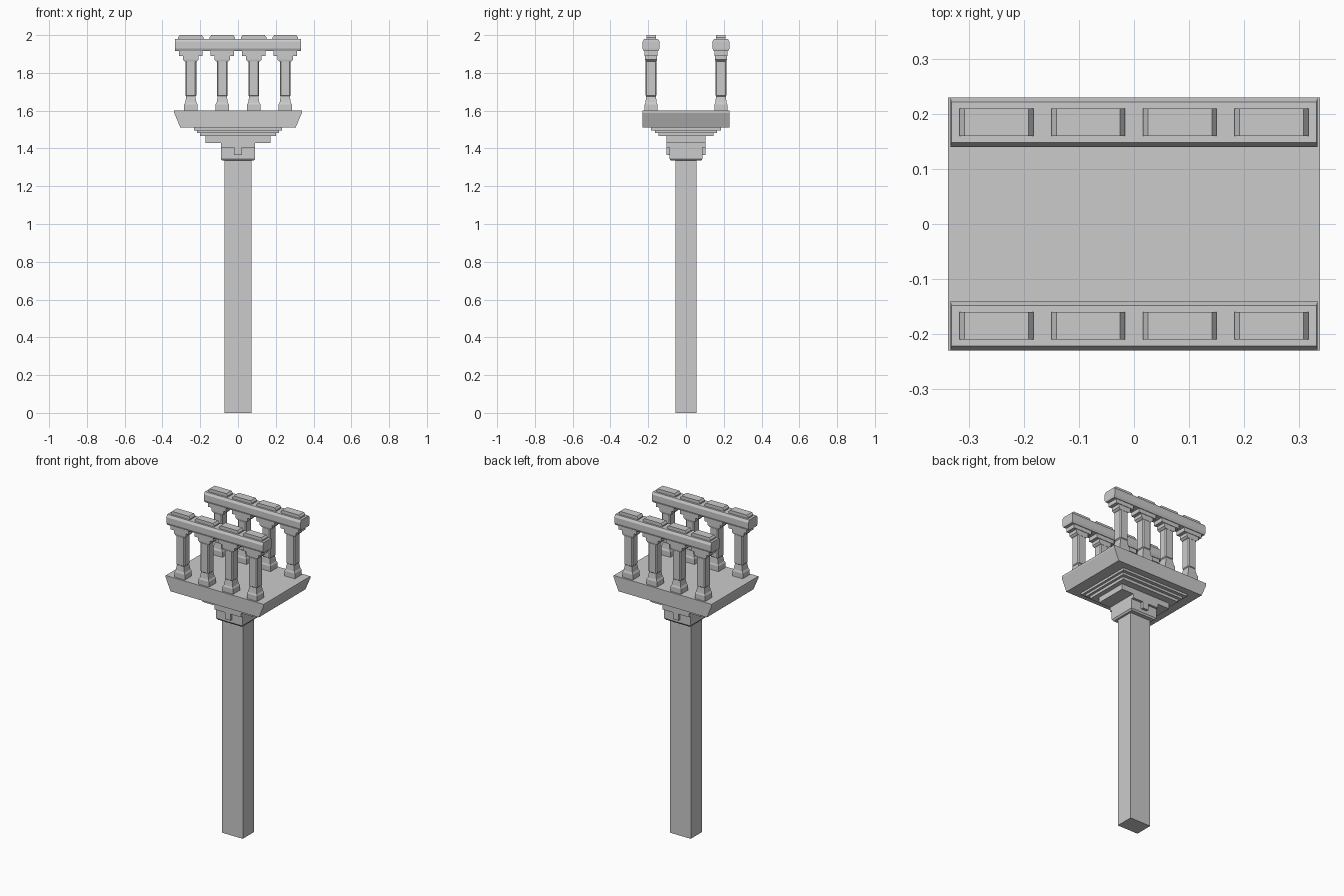
import bpy, bmesh

if "Cube" in bpy.data.objects:
    bpy.data.objects.remove(bpy.data.objects["Cube"])


def from_bm(name, bm):
    bmesh.ops.recalc_face_normals(bm, faces=bm.faces)
    me = bpy.data.meshes.new(name)
    bm.to_mesh(me)
    bm.free()
    ob = bpy.data.objects.new(name, me)
    bpy.context.collection.objects.link(ob)
    return ob


def lofted(name, rings, cx=0, cy=0):
    """Closed stack of rectangles: (half width x, half depth y, z)."""
    bm = bmesh.new()
    loops = [[bm.verts.new((cx + sx * hx, cy + sy * hy, z))
              for sx, sy in ((-1, -1), (1, -1), (1, 1), (-1, 1))]
             for hx, hy, z in rings]
    bm.faces.new(loops[0])
    bm.faces.new(loops[-1])
    for a, b in zip(loops, loops[1:]):
        for i in range(4):
            j = (i + 1) % 4
            bm.faces.new((a[i], a[j], b[j], b[i]))
    return from_bm(name, bm)


def block(name, hx, hy, z0, z1, cx=0, cy=0):
    return lofted(name, [(hx, hy, z0), (hx, hy, z1)], cx, cy)


def chamfer(ob, width):
    m = ob.modifiers.new("chamfer", "BEVEL")
    m.width = width
    m.segments = 1


# main column and collar
block("column", 0.072, 0.056, 0, 1.345)
lofted("collar", [(0.083, 0.08, 1.335), (0.091, 0.087, 1.345), (0.091, 0.087, 1.43)])

# T-shaped brackets on front and back of the collar
t_profile = [(-0.091, 1.43), (-0.091, 1.405), (-0.057, 1.405), (-0.02, 1.405), (-0.02, 1.365),
             (0.02, 1.365), (0.02, 1.405), (0.057, 1.405), (0.091, 1.405), (0.091, 1.43)]
for side, label in ((-1, "front"), (1, "back")):
    bm = bmesh.new()
    face = bm.faces.new([bm.verts.new((x, side * 0.08, z)) for x, z in t_profile])
    ext = bmesh.ops.extrude_face_region(bm, geom=[face])
    moved = [v for v in ext["geom"] if isinstance(v, bmesh.types.BMVert)]
    bmesh.ops.translate(bm, verts=moved, vec=(0, side * 0.022, 0))
    bm.faces.ensure_lookup_table()
    if not any(len(f.verts) == 10 and abs(f.calc_center_median().y) < 0.085 for f in bm.faces):
        bm.faces.new([v for v in bm.verts if v not in moved])
    from_bm(label + "_bracket", bm)

# stepped corbel
for i, (hx, hy, z0, z1) in enumerate([(0.173, 0.102, 1.43, 1.465), (0.202, 0.146, 1.465, 1.482),
                                      (0.218, 0.165, 1.482, 1.496), (0.233, 0.186, 1.496, 1.515)]):
    block(f"corbel_step_{i + 1}", hx, hy, z0, z1)

# platform with sloping ends
lofted("platform", [(0.305, 0.23, 1.51), (0.338, 0.23, 1.588), (0.338, 0.23, 1.6)])

# balustrades on both sides
for side, label in ((-1, "front"), (1, "back")):
    cy = side * 0.185
    lofted(label + "_rail", [(0.332, 0.038, 1.915), (0.334, 0.045, 1.93),
                             (0.334, 0.045, 1.965), (0.332, 0.037, 1.98)], 0, cy)
    for i in range(4):
        cx = -0.25 + i * 0.1667
        tag = f"{label}_{i + 1}"
        lofted("baluster_base_" + tag,
               [(0.036, 0.034, 1.6), (0.036, 0.034, 1.632), (0.03, 0.03, 1.642),
                (0.023, 0.025, 1.68)], cx, cy)
        chamfer(block("baluster_shaft_" + tag, 0.029, 0.029, 1.675, 1.865, cx, cy), 0.006)
        lofted("baluster_capital_" + tag,
               [(0.03, 0.029, 1.86), (0.042, 0.031, 1.87), (0.042, 0.031, 1.892)], cx, cy)
        block("baluster_abacus_" + tag, 0.063, 0.034, 1.89, 1.92, cx, cy)
        lofted("rail_cap_" + tag,
               [(0.067, 0.025, 1.975), (0.067, 0.025, 1.988), (0.058, 0.025, 2.0)], cx, cy)
